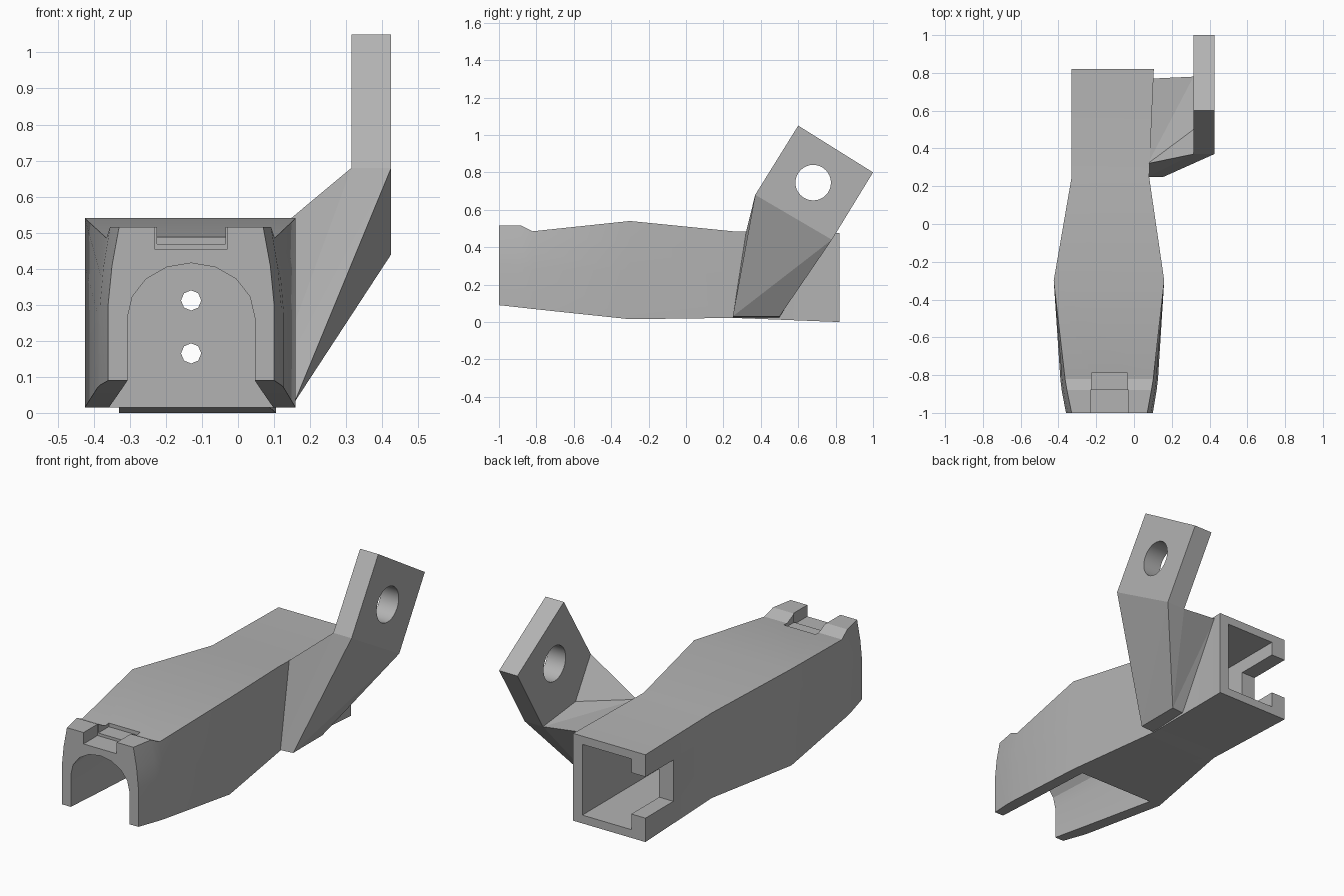
import bpy, bmesh, math
from mathutils import Vector

if "Cube" in bpy.data.objects:
    bpy.data.objects.remove(bpy.data.objects["Cube"], do_unlink=True)

GREY = (0.45, 0.45, 0.45, 1)
mat = bpy.data.materials.new("plain_grey")
mat.use_nodes = True
mat.diffuse_color = GREY
mat.node_tree.nodes["Principled BSDF"].inputs["Base Color"].default_value = GREY


def make_object(name, bm):
    bmesh.ops.recalc_face_normals(bm, faces=bm.faces)
    mesh = bpy.data.meshes.new(name)
    bm.to_mesh(mesh)
    bm.free()
    mesh.materials.append(mat)
    ob = bpy.data.objects.new(name, mesh)
    bpy.context.collection.objects.link(ob)
    return ob


def loft(name, rings):
    """Skin matching closed rings and cap both ends."""
    bm = bmesh.new()
    rows = [[bm.verts.new(p) for p in ring] for ring in rings]
    for a, b in zip(rows, rows[1:]):
        for i in range(len(a)):
            j = (i + 1) % len(a)
            bm.faces.new((a[i], a[j], b[j], b[i]))
    bm.faces.new(rows[0])
    bm.faces.new(rows[-1])
    return make_object(name, bm)


def box(name, x, y, z):
    return loft(name, [[(x[0], v, z[0]), (x[1], v, z[0]),
                        (x[1], v, z[1]), (x[0], v, z[1])] for v in y])


def rod(name, centre, axis, radius, length, sides):
    bm = bmesh.new()
    bmesh.ops.create_cone(bm, cap_ends=True, segments=sides, radius1=radius,
                          radius2=radius, depth=length)
    turn = Vector((0, 0, 1)).rotation_difference(Vector(axis)).to_matrix()
    bmesh.ops.rotate(bm, verts=bm.verts, matrix=turn)
    bmesh.ops.translate(bm, verts=bm.verts, vec=centre)
    return make_object(name, bm)


def cut(target, cutters):
    bpy.context.view_layer.objects.active = target
    for c in cutters:
        c.hide_render = True
        m = target.modifiers.new("cut", "BOOLEAN")
        m.operation, m.solver, m.object = "DIFFERENCE", "EXACT", c
        bpy.ops.object.modifier_apply(modifier=m.name)
        bpy.data.objects.remove(c, do_unlink=True)


def smooth(ob):
    bpy.ops.object.select_all(action="DESELECT")
    ob.select_set(True)
    bpy.context.view_layer.objects.active = ob
    bpy.ops.object.shade_smooth_by_angle(angle=math.radians(25))


# Body cross-section: straight lower sides leaning in towards the top
def body_ring(y, left, right, low, high, lean):
    side = [(0, 0), (0, 0.5), (0.35, 0.75), (1, 1)]
    pts = [(k * lean, low + t * (high - low)) for k, t in side]
    return ([(left + d, y, z) for d, z in pts] +
            [(right - d, y, z) for d, z in reversed(pts)])


body = loft("body", [body_ring(*r) for r in (
    (-1.00, -0.36, 0.10, 0.09, 0.515, 0.03),
    (-0.88, -0.383, 0.12, 0.077, 0.515, 0.028),
    (-0.82, -0.39, 0.127, 0.07, 0.485, 0.025),
    (-0.30, -0.425, 0.16, 0.015, 0.54, 0),
    (0.25, -0.33, 0.08, 0.022, 0.485, 0),
    (0.82, -0.33, 0.105, 0.0, 0.475, 0))])


# Arched front cavity, open below and widening towards its back wall
def arch_ring(y, half, spring, top):
    cx = -0.13
    ring = [(cx + half, y, -0.1)]
    for i in range(9):
        a = math.pi * i / 8
        ring.append((cx + half * math.cos(a), y,
                     spring + (top - spring) * math.sin(a)))
    return ring + [(cx - half, y, -0.1)]


cavity = loft("cavity_cutter", [arch_ring(-1.02, 0.175, 0.265, 0.415),
                                arch_ring(-0.30, 0.228, 0.265, 0.44)])
holes = [rod("screw_hole_cutter", (-0.13, -0.1, z), (0, 1, 0), 0.028, 0.7, 8)
         for z in (0.165, 0.312)]
cut(body, [
    cavity,
    box("socket_cutter", (-0.245, 0.05), (0.0, 0.9), (0.045, 0.43)),
    box("side_slot_cutter", (-0.4, -0.2), (0.58, 0.9), (0.13, 0.355)),
    box("latch_front_cutter", (-0.23, -0.03), (-1.05, -0.88), (0.453, 0.6)),
    box("latch_back_cutter", (-0.225, -0.035), (-0.885, -0.79), (0.468, 0.6)),
] + holes)
smooth(body)

# Neck rising from the side of the body to the plate
P = dict(
    A=(0.315, 0.37, 0.68), B=(0.425, 0.37, 0.68), C=(0.425, 0.78, 0.44),
    D=(0.315, 0.78, 0.44), E=(0.315, 0.5, 0.47), F=(0.073, 0.32, 0.478),
    G=(0.1, 0.77, 0.465), H=(0.075, 0.25, 0.025), I=(0.157, 0.25, 0.03),
    J=(0.157, 0.5, 0.03), K=(0.085, 0.5, 0.025))
bm = bmesh.new()
v = {k: bm.verts.new(p) for k, p in P.items()}
for f in ("HIB HBA HAF ICB IJC HKJI JKG JGD JDC FAE FED FDG ADE ABCD "
          "HFG HGK").split():
    bm.faces.new([v[k] for k in f])
make_object("arm_neck", bm)

# Tilted square plate with a round hole
corners = [(0.37, 0.68), (0.6, 1.05), (1.0, 0.8), (0.78, 0.44)]
plate = loft("arm_plate", [[(x, y, z) for y, z in corners]
                           for x in (0.315, 0.425)])
cut(plate, [rod("plate_hole_cutter", (0.37, 0.68, 0.745), (1, 0, 0),
                0.095, 0.4, 32)])
smooth(plate)
